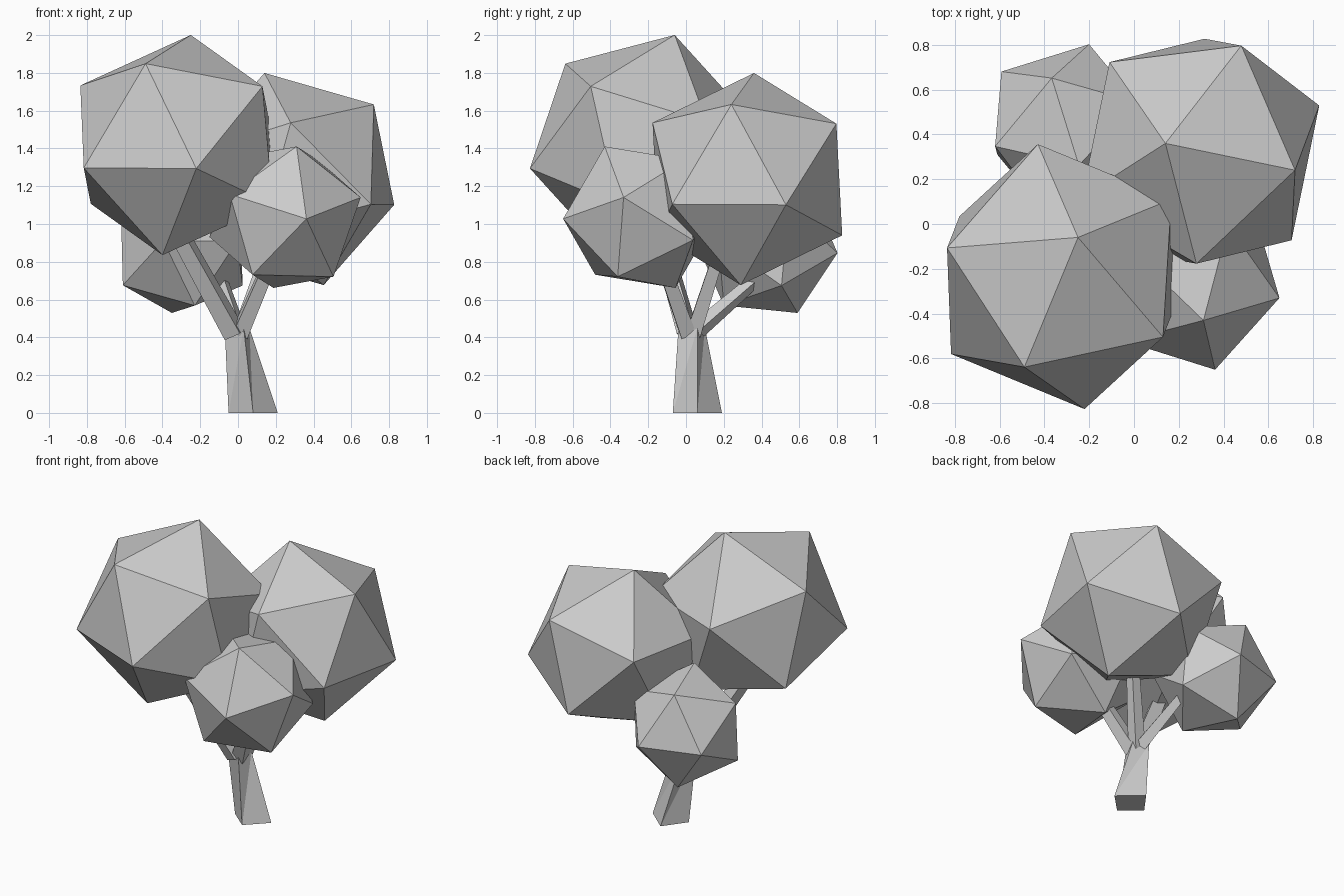
import bpy
import bmesh
from mathutils import Matrix, Vector

cube = bpy.data.objects.get("Cube")
if cube:
    bpy.data.objects.remove(cube, do_unlink=True)

# One plain colour for the whole tree
GREY = (0.6, 0.6, 0.6, 1.0)
grey = bpy.data.materials.new("plain_grey")
grey.diffuse_color = GREY
grey.use_nodes = True
grey.node_tree.nodes["Principled BSDF"].inputs["Base Color"].default_value = GREY


def make_object(name, bm):
    bmesh.ops.recalc_face_normals(bm, faces=bm.faces)
    mesh = bpy.data.meshes.new(name)
    bm.to_mesh(mesh)
    bm.free()
    mesh.materials.append(grey)
    obj = bpy.data.objects.new(name, mesh)
    bpy.context.collection.objects.link(obj)
    return obj


def frame(pole, neighbour):
    """Axes with z along the pole and x leaning to the neighbour."""
    z = pole.normalized()
    x = (neighbour - z * neighbour.dot(z)).normalized()
    return Matrix((x, z.cross(x), z)).transposed()


def leaf_ball(name, centre, radius, pole, neighbour):
    """Icosahedron turned so two adjacent corners meet the given points."""
    centre = Vector(centre)
    bm = bmesh.new()
    bmesh.ops.create_icosphere(bm, subdivisions=1, radius=1)
    top = max(bm.verts, key=lambda v: v.co.z)
    start = frame(top.co, top.link_edges[0].other_vert(top).co)
    turn = frame(Vector(pole) - centre, Vector(neighbour) - centre) @ start.transposed()
    for v in bm.verts:
        v.co = centre + turn @ v.co * radius
    make_object(name, bm)


def branch(name, start, end, r_start, r_end):
    """Four-sided tapered limb between two points."""
    start, end = Vector(start), Vector(end)
    axis = end - start
    bm = bmesh.new()
    bmesh.ops.create_cone(bm, cap_ends=True, segments=4, radius1=r_start,
                          radius2=r_end, depth=axis.length)
    place = Matrix.Translation((start + end) / 2) @ axis.to_track_quat("Z", "Y").to_matrix().to_4x4()
    bm.transform(place)
    make_object(name, bm)


# Trunk: a square foot twisting into a narrower square top
foot = [(0.08, -0.07), (0.21, 0.06), (0.06, 0.19), (-0.05, 0.04)]
crown = [(0.03, -0.04), (0.06, 0.06), (-0.04, 0.1), (-0.07, -0.01)]
bm = bmesh.new()
low = [bm.verts.new((x, y, 0)) for x, y in foot]
high = [bm.verts.new((x, y, 0.45)) for x, y in crown]
bm.faces.new(low[::-1])
bm.faces.new(high)
for i in range(4):
    j = (i + 1) % 4
    bm.faces.new((low[i], low[j], high[j]))
    bm.faces.new((low[i], high[j], high[i]))
make_object("trunk", bm)

# Branches reaching into the foliage
branch("front_right_branch", (-0.02, 0.01, 0.42), (-0.33, -0.15, 0.98), 0.066, 0.055)
branch("back_left_branch", (0.01, 0.04, 0.42), (0.18, 0.2, 0.92), 0.055, 0.04)
branch("front_left_branch", (0.01, 0.01, 0.42), (0.19, -0.14, 0.84), 0.058, 0.045)
branch("back_right_branch", (0, 0.05, 0.43), (-0.1, 0.41, 0.74), 0.05, 0.035)

# Foliage
leaf_ball("front_right_foliage", (-0.325, -0.235, 1.418), 0.613,
          (-0.25, -0.06, 2.0), (-0.49, -0.64, 1.85))
leaf_ball("back_left_foliage", (0.297, 0.325, 1.238), 0.584,
          (0.14, 0.36, 1.8), (0.72, 0.24, 1.63))
leaf_ball("front_left_foliage", (0.249, -0.243, 1.036), 0.423,
          (0.31, -0.43, 1.41), (0.65, -0.33, 1.14))
leaf_ball("back_right_foliage", (-0.298, 0.426, 0.879), 0.39,
          (-0.35, 0.59, 0.53), (-0.2, 0.81, 0.84))
